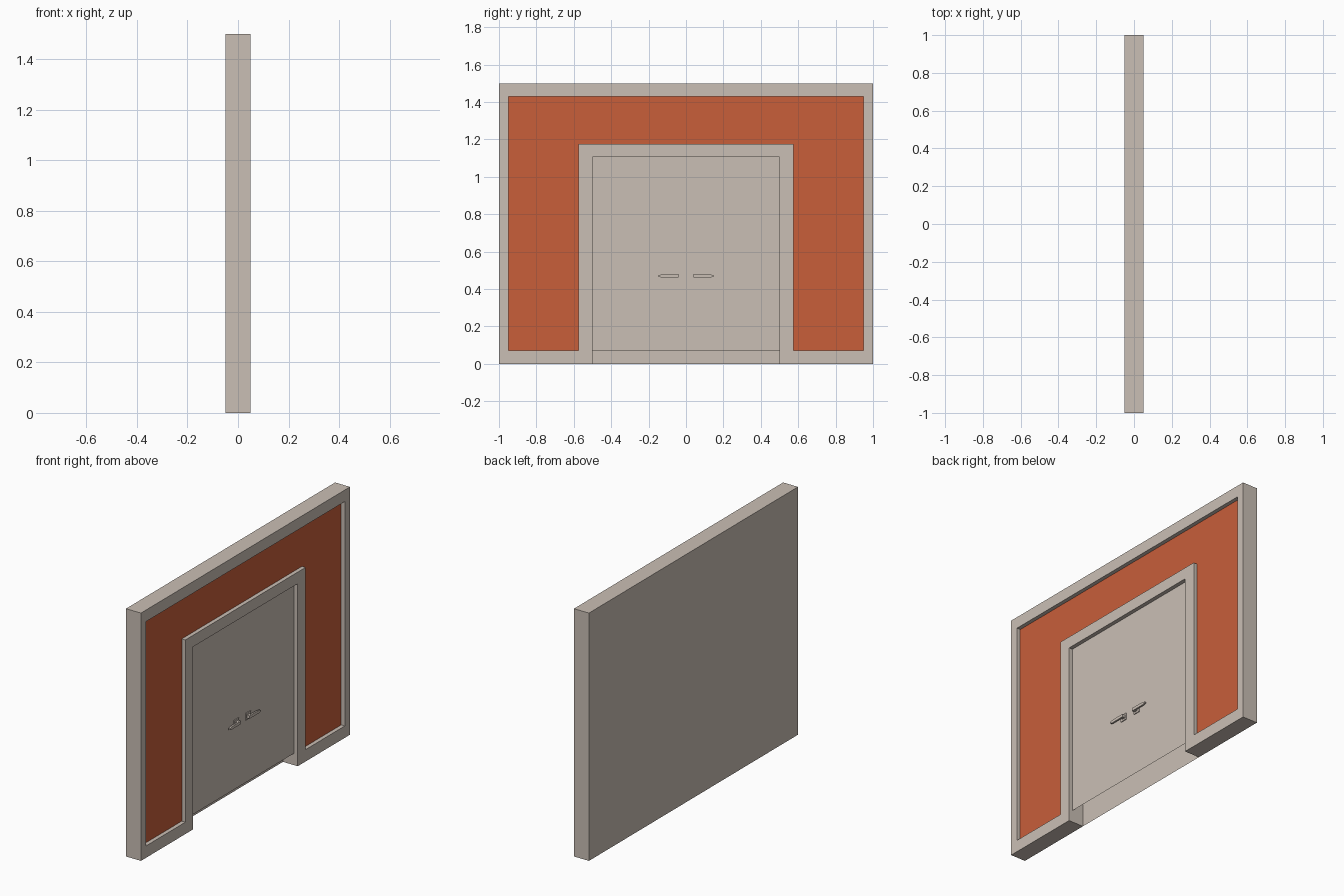
import bpy, bmesh

cube = bpy.data.objects.get("Cube")
if cube:
    bpy.data.objects.remove(cube, do_unlink=True)

FRONT, BACK, RECESS = 0.05, -0.05, 0.026


def make_material(name, rgb):
    mat = bpy.data.materials.new(name)
    mat.use_nodes = True
    mat.diffuse_color = (*rgb, 1)
    mat.node_tree.nodes["Principled BSDF"].inputs["Base Color"].default_value = (*rgb, 1)
    return mat


beige = make_material("warm beige", (0.59, 0.52, 0.46))
orange = make_material("burnt orange", (0.58, 0.112, 0.042))


def add_object(name, bm, mat, fix_normals=False):
    if fix_normals:
        bmesh.ops.recalc_face_normals(bm, faces=bm.faces)
    mesh = bpy.data.meshes.new(name)
    bm.to_mesh(mesh)
    bm.free()
    mesh.materials.append(mat)
    obj = bpy.data.objects.new(name, mesh)
    bpy.context.collection.objects.link(obj)
    return obj


def arch(half, top, bottom, door_half, door_top):
    """Upside-down U outline in the (y, z) plane."""
    right = [(half, top), (half, bottom), (door_half, bottom), (door_half, door_top)]
    left = [(-y, z) for y, z in reversed(right)]
    return right + left


def sheet(name, points, x, mat, facing=1):
    bm = bmesh.new()
    face = bm.faces.new([bm.verts.new((x, y, z)) for y, z in points])
    face.normal_update()
    if face.normal.x * facing < 0:
        face.normal_flip()
    return add_object(name, bm, mat)


def rectangle(half, bottom, top):
    return [(-half, bottom), (half, bottom), (half, top), (-half, top)]


outer = arch(1, 1.5, 0, 0.5, 1.105)
inner = arch(0.95, 1.43, 0.072, 0.575, 1.175)

# Raised frame: outer sides, front border and recess sides
bm = bmesh.new()
loops = [[bm.verts.new((x, y, z)) for y, z in outline]
         for outline, x in ((outer, BACK), (outer, FRONT), (inner, FRONT), (inner, RECESS))]
for a, b in zip(loops, loops[1:]):
    for i in range(len(a)):
        j = (i + 1) % len(a)
        bm.faces.new((a[i], a[j], b[j], b[i]))
add_object("wall_frame", bm, beige, True)

# Flat surfaces: back of the wall, coloured recess, door leaf
sheet("wall_back", rectangle(1, 0, 1.5), BACK, beige, -1)
sheet("wall_panel", inner, RECESS, orange)
sheet("door_leaf", rectangle(0.5, 0.072, 1.105), RECESS, beige)
sheet("door_foot", rectangle(0.5, 0, 0.072), BACK + 0.001, beige)


def prism(name, points, x0, x1):
    """Extrude a (y, z) outline along x and mirror it to the other leaf."""
    bm = bmesh.new()
    face = bm.faces.new([bm.verts.new((x0, y, z)) for y, z in points])
    new = bmesh.ops.extrude_face_region(bm, geom=[face])["geom"]
    verts = [v for v in new if isinstance(v, bmesh.types.BMVert)]
    bmesh.ops.translate(bm, verts=verts, vec=(x1 - x0, 0, 0))
    obj = add_object(name, bm, beige, True)
    obj.modifiers.new("Mirror", 'MIRROR').use_axis = (False, True, False)
    return obj


def box_outline(y0, y1, z0, z1):
    return [(y0, z0), (y1, z0), (y1, z1), (y0, z1)]


# Door handles: rose, neck and tapered lever
prism("handle_rose", box_outline(0.034, 0.078, 0.45, 0.492), RECESS, 0.031)
prism("handle_neck", box_outline(0.042, 0.064, 0.461, 0.481), 0.031, 0.041)
prism("handle_lever", [(0.04, 0.462), (0.13, 0.462), (0.148, 0.466),
                       (0.148, 0.475), (0.11, 0.48), (0.04, 0.48)], 0.039, 0.049)
